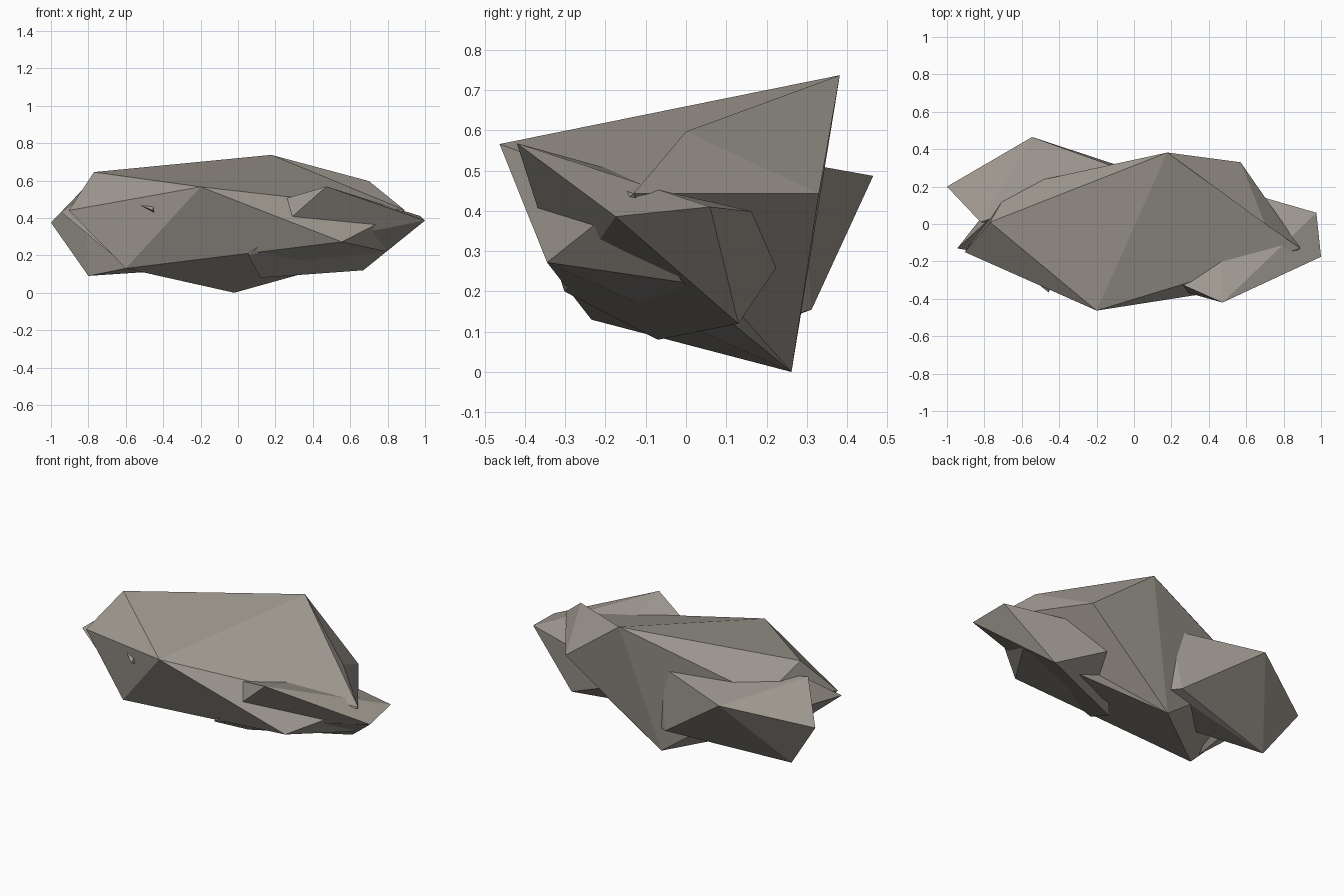
import bpy
import bmesh
from mathutils import Vector

cube = bpy.data.objects.get("Cube")
if cube:
    bpy.data.objects.remove(cube, do_unlink=True)

# One warm grey stone colour
STONE = (0.35, 0.322, 0.283, 1.0)
stone = bpy.data.materials.new("warm_grey_stone")
stone.use_nodes = True
stone.diffuse_color = STONE
bsdf = next(n for n in stone.node_tree.nodes if n.type == "BSDF_PRINCIPLED")
bsdf.inputs["Base Color"].default_value = STONE
bsdf.inputs["Roughness"].default_value = 0.9


def raise_peak(bm, base, peak):
    """Pull a pointed peak out of the facet spanned by the base corners."""
    def gap(face):
        return sum(min((v.co - Vector(b)).length for v in face.verts) for b in base)
    facet = min(bm.faces, key=gap)
    result = bmesh.ops.poke(bm, faces=[facet])
    result["verts"][0].co = peak


def rock(name, corners, peaks=()):
    """Faceted boulder wrapped around its corners, with optional raised peaks."""
    bm = bmesh.new()
    for corner in corners:
        bm.verts.new(corner)
    result = bmesh.ops.convex_hull(bm, input=bm.verts)
    loose = {e for e in result["geom_interior"] + result["geom_unused"]
             if isinstance(e, bmesh.types.BMVert)}
    bmesh.ops.delete(bm, geom=list(loose), context="VERTS")
    for base, peak in peaks:
        raise_peak(bm, base, peak)
    bmesh.ops.recalc_face_normals(bm, faces=bm.faces)
    mesh = bpy.data.meshes.new(name)
    bm.to_mesh(mesh)
    bm.free()
    mesh.materials.append(stone)
    obj = bpy.data.objects.new(name, mesh)
    bpy.context.collection.objects.link(obj)
    return obj


# Large central boulder, with a shoulder peak above and a knuckle below
crest, brow = (0.178, 0.382, 0.737), (-0.2, -0.463, 0.566)
tip, heel = (0.89, -0.13, 0.443), (0.57, 0.33, 0.443)
chin, foot = (0.555, -0.345, 0.272), (-0.02, 0.262, 0)
rock("main_boulder", [
    crest, brow, tip, heel, chin, foot,
    (-0.77, 0.01, 0.645), (-0.66, 0.2, 0.468),
    (-0.905, -0.15, 0.44), (-0.6, -0.235, 0.13),
], peaks=[
    ((crest, tip, heel), (0.7, 0, 0.597)),
    ((tip, chin, foot), (0.78, -0.01, 0.223)),
])

# Boulder emerging at the back, on the low-x end
rock("back_boulder", [
    (-0.545, 0.465, 0.487), (-1, 0.2, 0.375), (-0.8, 0.14, 0.09),
    (-0.82, 0.01, 0.563), (-0.03, 0.28, 0.52),
    (-0.08, 0.312, 0.155), (-0.02, 0.27, 0.142), (-0.35, -0.05, 0.18),
])

# Thin shard along the low-x edge
rock("edge_shard", [
    (-0.945, -0.13, 0.43), (-0.62, -0.19, 0.16), (-0.78, 0.02, 0.56),
    (-0.6, 0, 0.35), (-0.78, 0.08, 0.38),
])

# Small chip breaking through the front face
rock("front_chip", [
    (-0.455, -0.367, 0.44), (-0.6, -0.25, 0.5),
    (-0.45, -0.25, 0.53), (-0.42, -0.22, 0.38),
])

# Boulder emerging at the high-x end, reaching under the front edge
rock("side_boulder", [
    (0.473, -0.42, 0.568), (1, -0.175, 0.386), (0.975, 0.06, 0.41),
    (0.67, 0.13, 0.12), (0.12, -0.07, 0.08), (0.055, -0.302, 0.2),
    (0.07, -0.24, 0.45), (0.45, 0.212, 0.393), (0.37, 0.226, 0.262),
])
